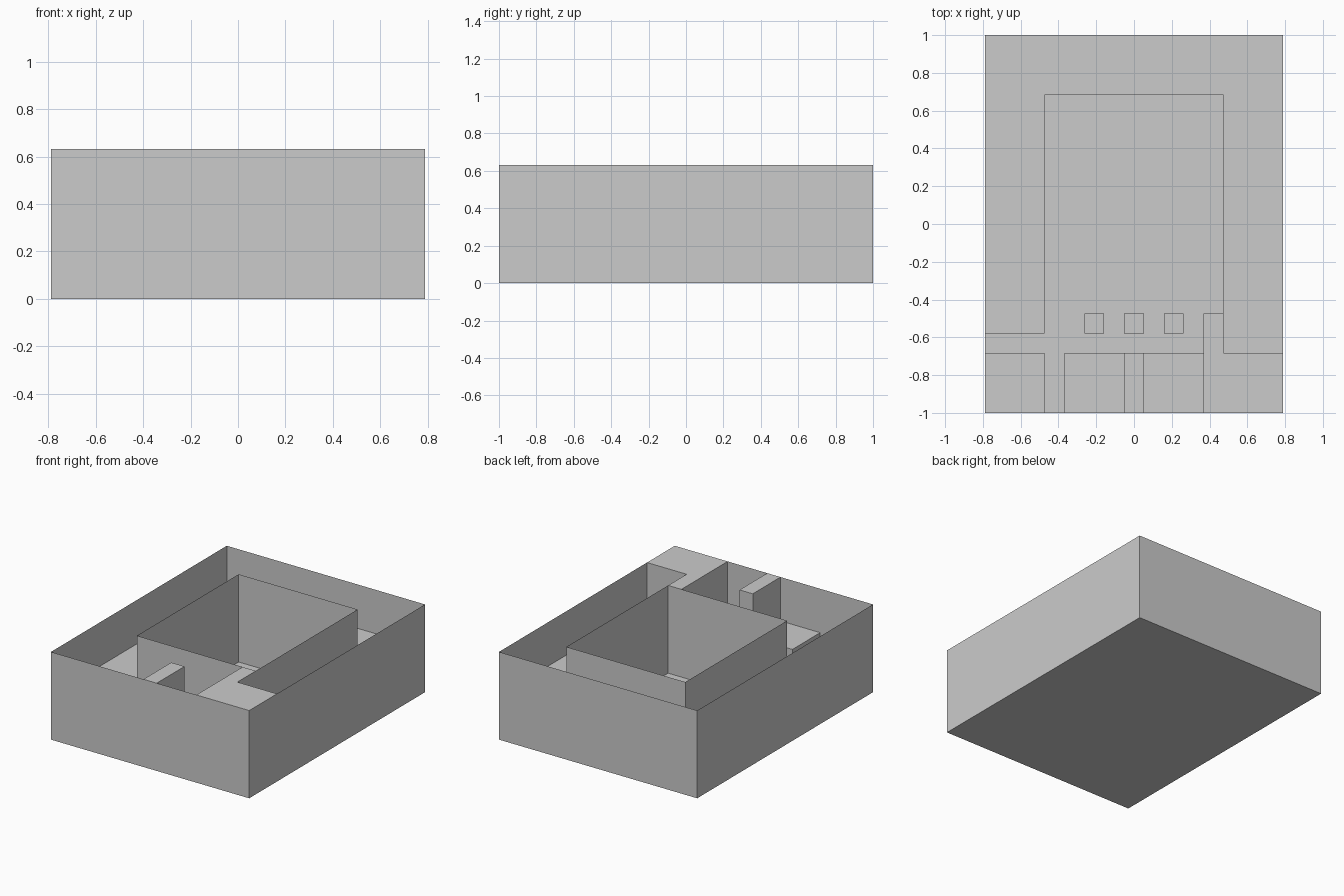
import bpy, bmesh

if "Cube" in bpy.data.objects:
    bpy.data.objects.remove(bpy.data.objects["Cube"])

U = 2 / 19          # the plan sits on a 15 x 19 x 6 grid of units
LOW, FULL = 3, 6    # ledge height and wall height, in units


def make(name, outline, height, sides=None, cap=True, base=False):
    """Extrude a counter-clockwise plan outline; 'sides' picks which edges get a wall."""
    bm = bmesh.new()
    low = [bm.verts.new((x * U, y * U, 0)) for x, y in outline]
    top = [bm.verts.new((x * U, y * U, height * U)) for x, y in outline]
    n = len(outline)
    for i in (range(n) if sides is None else sides):
        j = (i + 1) % n
        bm.faces.new((low[i], low[j], top[j], top[i]))
    if cap:
        bm.faces.new(top)
    if base:
        bm.faces.new(low[::-1])
    loose = [v for v in bm.verts if not v.link_faces]
    bmesh.ops.delete(bm, geom=loose, context='VERTS')
    me = bpy.data.meshes.new(name)
    bm.to_mesh(me)
    bm.free()
    ob = bpy.data.objects.new(name, me)
    bpy.context.collection.objects.link(ob)
    return ob


def rect(x0, y0, x1, y1):
    # edges in order: front, right, back, left
    return [(x0, y0), (x1, y0), (x1, y1), (x0, y1)]


# Outer shell: thin walls and floor, open on top
make("outer_shell", rect(-7.5, -9.5, 7.5, 9.5), FULL, cap=False, base=True)

# Inner room: thin walls, open on top
make("inner_room_walls", rect(-4.5, -4.5, 4.5, 6.5), FULL, cap=False)

# Half-height ledge wrapping the room on three sides
make("surrounding_ledge",
     [(-7.5, -5.5), (-4.5, -5.5), (-4.5, -4.5), (-4.5, 6.5), (4.5, 6.5),
      (4.5, -6.5), (7.5, -6.5), (7.5, 9.5), (-7.5, 9.5)],
     LOW, sides=[0, 1])

# Full-height solid block in the front right corner
make("corner_block",
     [(3.5, -9.5), (7.5, -9.5), (7.5, -6.5), (4.5, -6.5), (4.5, -4.5), (3.5, -4.5)],
     FULL, sides=[2, 3, 5])

# Full-height divider at the front
make("front_divider", rect(-0.5, -9.5, 0.5, -6.5), FULL, sides=[1, 2, 3])

# Half-height ledges along the front wall
make("front_ledge_left", rect(-7.5, -9.5, -4.5, -6.5), LOW, sides=[1, 2])
make("front_ledge_middle", rect(-3.5, -9.5, -0.5, -6.5), LOW, sides=[2, 3])
make("front_ledge_right", rect(0.5, -9.5, 3.5, -6.5), LOW, sides=[2])

# Three small posts against the inner room
for i, x in enumerate((-2, 0, 2)):
    make(f"post_{i + 1}", rect(x - 0.5, -5.5, x + 0.5, -4.5), LOW, sides=[0, 1, 3])
